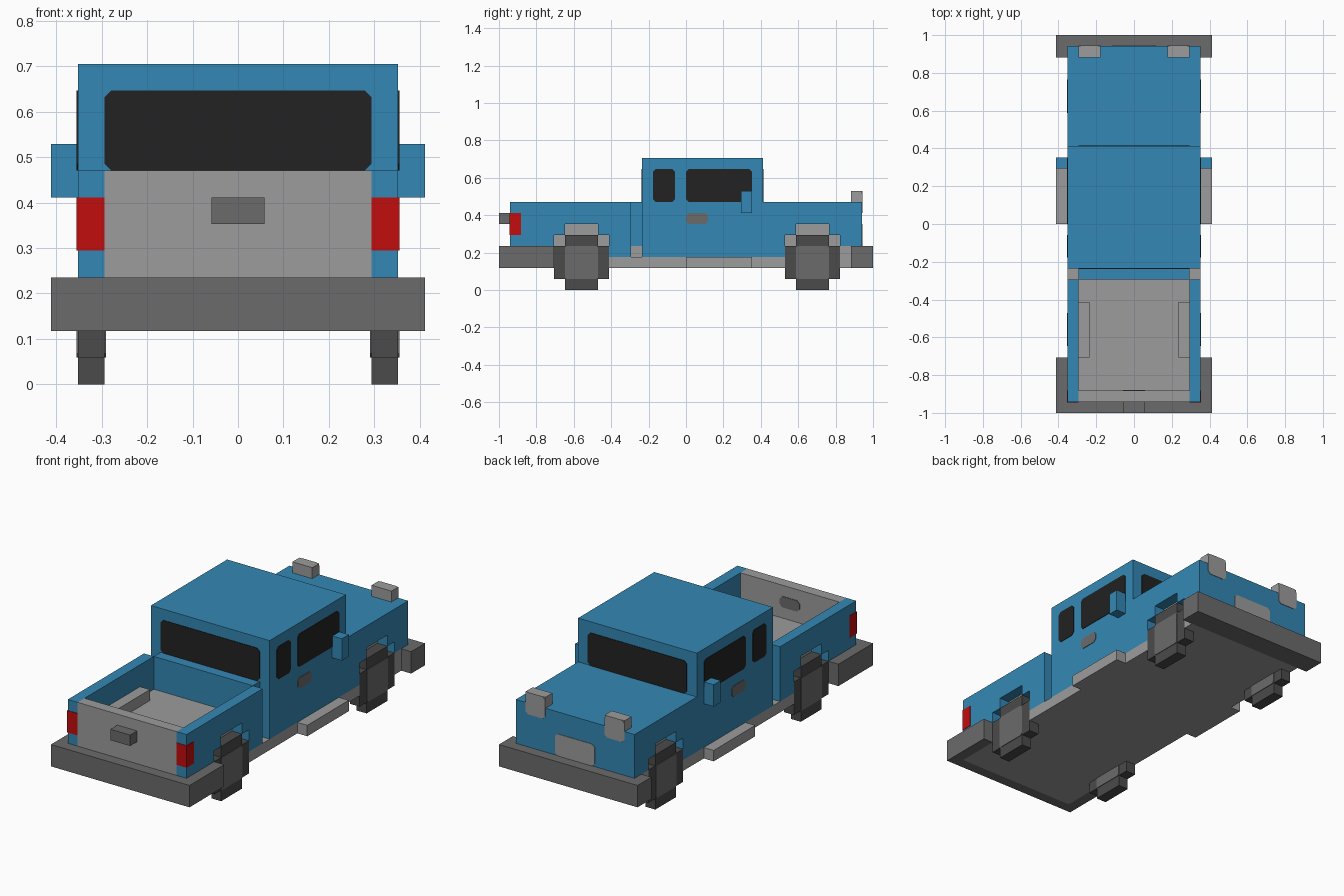
import bpy
import bmesh

cube = bpy.data.objects.get("Cube")
if cube:
    bpy.data.objects.remove(cube, do_unlink=True)

U = 1 / 17  # one grid block of the blocky style


def material(name, rgb):
    m = bpy.data.materials.new(name)
    m.use_nodes = True
    color = (*rgb, 1)
    m.diffuse_color = color
    m.node_tree.nodes["Principled BSDF"].inputs["Base Color"].default_value = color
    return m


BLUE = material("blue paint", (0.034, 0.246, 0.462))
LIGHT = material("light grey", (0.332, 0.332, 0.332))
GREY = material("mid grey", (0.147, 0.147, 0.147))
TYRE = material("tyre grey", (0.069, 0.069, 0.069))
GLASS = material("dark glass", (0.016, 0.016, 0.016))
RED = material("red lamp", (0.54, 0.004, 0.004))


def prism(name, points, axis, lo, hi, mat):
    """Extrude a profile along x (points are y,z) or y (points are x,z)."""
    lo, hi = min(lo, hi), max(lo, hi)
    bm = bmesh.new()
    verts = [bm.verts.new((lo, a, b) if axis == "x" else (a, lo, b)) for a, b in points]
    face = bm.faces.new(verts)
    new = bmesh.ops.extrude_face_region(bm, geom=[face])["geom"]
    depth = hi - lo
    bmesh.ops.translate(bm, verts=[v for v in new if isinstance(v, bmesh.types.BMVert)],
                        vec=(depth, 0, 0) if axis == "x" else (0, depth, 0))
    bmesh.ops.recalc_face_normals(bm, faces=bm.faces)
    bmesh.ops.scale(bm, verts=bm.verts, vec=(U, U, U))
    mesh = bpy.data.meshes.new(name)
    bm.to_mesh(mesh)
    bm.free()
    mesh.materials.append(mat)
    obj = bpy.data.objects.new(name, mesh)
    bpy.context.collection.objects.link(obj)
    return obj


def box(name, x, y, z, mat):
    pts = [(y[0], z[0]), (y[1], z[0]), (y[1], z[1]), (y[0], z[1])]
    return prism(name, pts, "x", x[0], x[1], mat)


def plate(name, axis, at, a, b, mat, c=0.25):
    """Thin panel with clipped corners, lying on a surface."""
    (a0, a1), (b0, b1) = a, b
    pts = [(a0 + c, b0), (a1 - c, b0), (a1, b0 + c), (a1, b1 - c),
           (a1 - c, b1), (a0 + c, b1), (a0, b1 - c), (a0, b0 + c)]
    prism(name, pts, axis, at - 0.05, at + 0.05, mat)


def arch(y):
    """Stepped wheel arch outline, y is the wheel centre."""
    return [(y - 2.5, 5), (y - 1.5, 5), (y - 1.5, 6), (y + 1.5, 6), (y + 1.5, 5), (y + 2.5, 5)]


REAR, FRONT = -9.5, 11.5  # wheel centres

# Chassis and bumpers
box("chassis", (-5, 5), (-16, 15), (2, 4), LIGHT)
box("cargo_bumper", (-7, 7), (-17, -16), (2, 4), GREY)
box("hood_bumper", (-7, 7), (15, 17), (2, 4), GREY)

# Cab, hood and cargo bed
box("cab", (-6, 6), (-4, 7), (3, 12), BLUE)
box("hood", (-4.9, 4.9), (7, 16), (4, 8), BLUE)
box("bed_floor", (-5, 5), (-15, -5), (4, 5), LIGHT)
box("bed_front_wall", (-5, 5), (-5, -4), (3, 8), BLUE)
box("tailgate", (-5, 5), (-16, -15), (4, 8), LIGHT)
box("tailgate_handle", (-1, 1), (-17, -16), (6, 7), GREY)
plate("tailgate_inner_handle", "y", -15, (-1, 1), (6, 7), GREY)

# Windows across the cab and the grille
plate("windshield", "y", 7, (-5, 5), (8, 11), GLASS)
plate("rear_window", "y", -4, (-5, 5), (8, 11), GLASS)
plate("grille", "y", 16, (-2, 2), (4, 6), LIGHT)

bed_profile = ([(-16, 4), (-12, 4)] + arch(REAR)
               + [(-7, 3), (-5, 3), (-5, 8), (-16, 8)])
fender_profile = ([(7, 3), (9, 3)] + arch(FRONT)
                  + [(14, 4), (16, 4), (16, 8), (7, 8)])

for side, s in (("left", 1), ("right", -1)):
    # Side panels with wheel arches
    prism(side + "_bed_side", bed_profile, "x", 5 * s, 6 * s, BLUE)
    prism(side + "_fender", fender_profile, "x", 4.9 * s, 6 * s, BLUE)

    # Lower chassis edges, bumper return and step
    box(side + "_sill", (5 * s, 6 * s), (-7, 9), (2, 3), LIGHT)
    box(side + "_nose_rail", (5 * s, 6 * s), (14, 15), (2, 4), LIGHT)
    box(side + "_tail_rail", (5 * s, 6 * s), (-16, -12), (2, 4), LIGHT)
    box(side + "_bumper_return", (6 * s, 7 * s), (-16, -12), (2, 4), GREY)
    box(side + "_step", (6 * s, 7 * s), (0, 6), (2, 3), LIGHT)

    # Wheels and wheel wells
    for end, y in (("bed", REAR), ("hood", FRONT)):
        a, b = y - 2.5, y + 2.5
        box(f"{side}_{end}_wheel_well", (4 * s, 5 * s), (a, b), (3, 6), LIGHT)
        tyre = [(a, 1), (a + 1, 1), (a + 1, 0), (b - 1, 0), (b - 1, 1), (b, 1),
                (b, 4), (b - 1, 4), (b - 1, 5), (a + 1, 5), (a + 1, 4), (a, 4)]
        prism(f"{side}_{end}_tyre", tyre, "x", 5 * s, 6 * s, TYRE)
        for face in (5, 6):
            plate(f"{side}_{end}_hub", "x", face * s, (a + 1, b - 1), (1, 4), GREY, 0.15)

    # Lamps
    box(side + "_tail_lamp", (5 * s, 6.05 * s), (-16.05, -15), (5, 7), RED)
    box(side + "_headlamp", (3 * s, 5 * s), (15, 16), (8, 9), LIGHT)
    plate(side + "_headlamp_face", "y", 16, sorted((3 * s, 5 * s)), (7, 9), LIGHT)

    # Doors: windows, handle and mirror
    plate(side + "_door_window", "x", 6 * s, (0, 6), (8, 11), GLASS)
    plate(side + "_quarter_window", "x", 6 * s, (-3, -1), (8, 11), GLASS)
    plate(side + "_door_handle", "x", 6 * s, (0, 2), (6, 7), GREY)
    box(side + "_mirror", (6 * s, 7 * s), (5, 6), (7, 9), BLUE)
